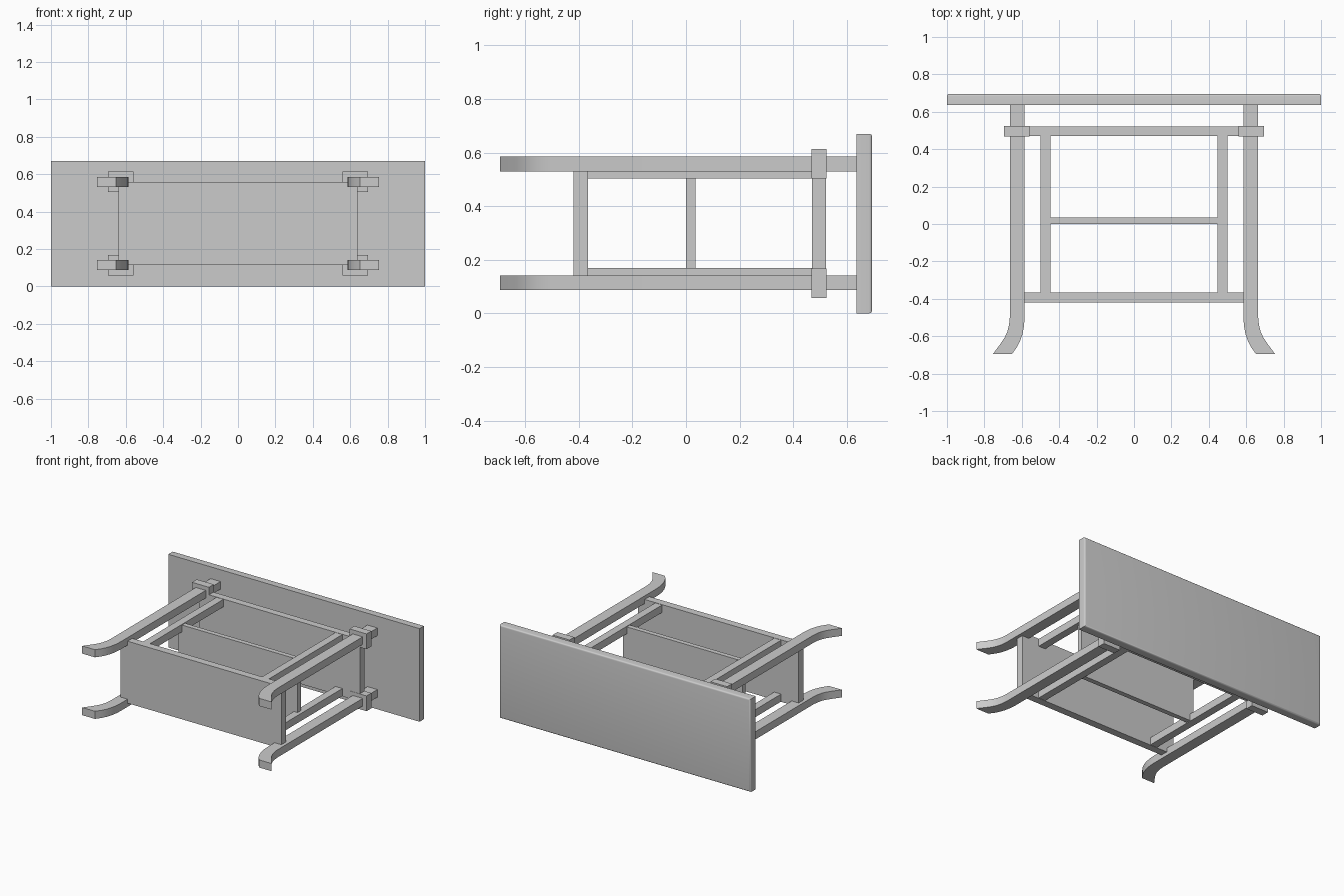
import bpy
import bmesh

cube = bpy.data.objects.get("Cube")
if cube:
    bpy.data.objects.remove(cube, do_unlink=True)

# One plain grey for the whole table
GREY = (0.6, 0.6, 0.6, 1.0)
mat = bpy.data.materials.new("plain grey")
mat.use_nodes = True
mat.diffuse_color = GREY
mat.node_tree.nodes["Principled BSDF"].inputs["Base Color"].default_value = GREY

MID_Z = 0.336  # height of the table's long centre line


def make_object(name, bm):
    bmesh.ops.recalc_face_normals(bm, faces=bm.faces)
    mesh = bpy.data.meshes.new(name)
    bm.to_mesh(mesh)
    bm.free()
    mesh.materials.append(mat)
    obj = bpy.data.objects.new(name, mesh)
    bpy.context.collection.objects.link(obj)
    return obj


def box(name, x, y, z):
    bm = bmesh.new()
    bmesh.ops.create_cube(bm, size=1)
    for v in bm.verts:
        v.co = [lo + (c + 0.5) * (hi - lo) for c, (lo, hi) in zip(v.co, (x, y, z))]
    return make_object(name, bm)


def smooth(obj, angle):
    bpy.ops.object.select_all(action='DESELECT')
    obj.select_set(True)
    bpy.context.view_layer.objects.active = obj
    bpy.ops.object.shade_smooth_by_angle(angle=angle)


def leg(name, side, z0, z1):
    # Straight post with a foot that sweeps outward
    outer = [(0.664, 0.637), (0.664, -0.50), (0.668, -0.54), (0.677, -0.575),
             (0.691, -0.606), (0.710, -0.635), (0.754, -0.695)]
    inner = [(0.585, 0.637), (0.585, -0.50), (0.588, -0.545), (0.596, -0.588),
             (0.609, -0.626), (0.625, -0.657), (0.652, -0.695)]
    bm = bmesh.new()
    rings = []
    for (xo, yo), (xi, yi) in zip(outer, inner):
        rings.append([bm.verts.new((side * x, y, z)) for x, y, z in
                      ((xo, yo, z0), (xi, yi, z0), (xi, yi, z1), (xo, yo, z1))])
    for a, b in zip(rings, rings[1:]):
        for i in range(4):
            j = (i + 1) % 4
            bm.faces.new((a[i], a[j], b[j], b[i]))
    bm.faces.new(rings[0])
    bm.faces.new(rings[-1])
    smooth(make_object(name, bm), 0.6)


# Table top with its outer rim rounded over
top = box("table_top", (-1, 1), (0.636, 0.695), (0, 0.67))
bm = bmesh.new()
bm.from_mesh(top.data)
rim = [e for e in bm.edges if all(v.co.y > 0.69 for v in e.verts)]
bmesh.ops.bevel(bm, geom=rim, offset=0.012, segments=4, profile=0.5, affect='EDGES')
bm.to_mesh(top.data)
bm.free()
smooth(top, 0.6)

# Boards that tie the legs together
box("upper_apron", (-0.64, 0.64), (0.471, 0.522), (0.113, 0.559))
box("lower_apron", (-0.64, 0.64), (-0.42, -0.366), (0.113, 0.559))
box("middle_divider", (-0.475, 0.475), (0.0, 0.035), (0.12, 0.552))

# Legs, collars and rails for all four corners
for side, sname in ((1, "left"), (-1, "right")):
    for up, uname in ((1, "high"), (-1, "low")):
        def span(a, b):
            return sorted((MID_Z + up * a, MID_Z + up * b))
        tag = f"{sname}_{uname}"
        leg(f"leg_{tag}", side, *span(0.194, 0.249))
        box(f"collar_{tag}", sorted((side * 0.56, side * 0.695)),
            (0.469, 0.524), span(0.168, 0.278))
        box(f"rail_{tag}", sorted((side * 0.446, side * 0.501)),
            (-0.368, 0.473), span(0.167, 0.221))
